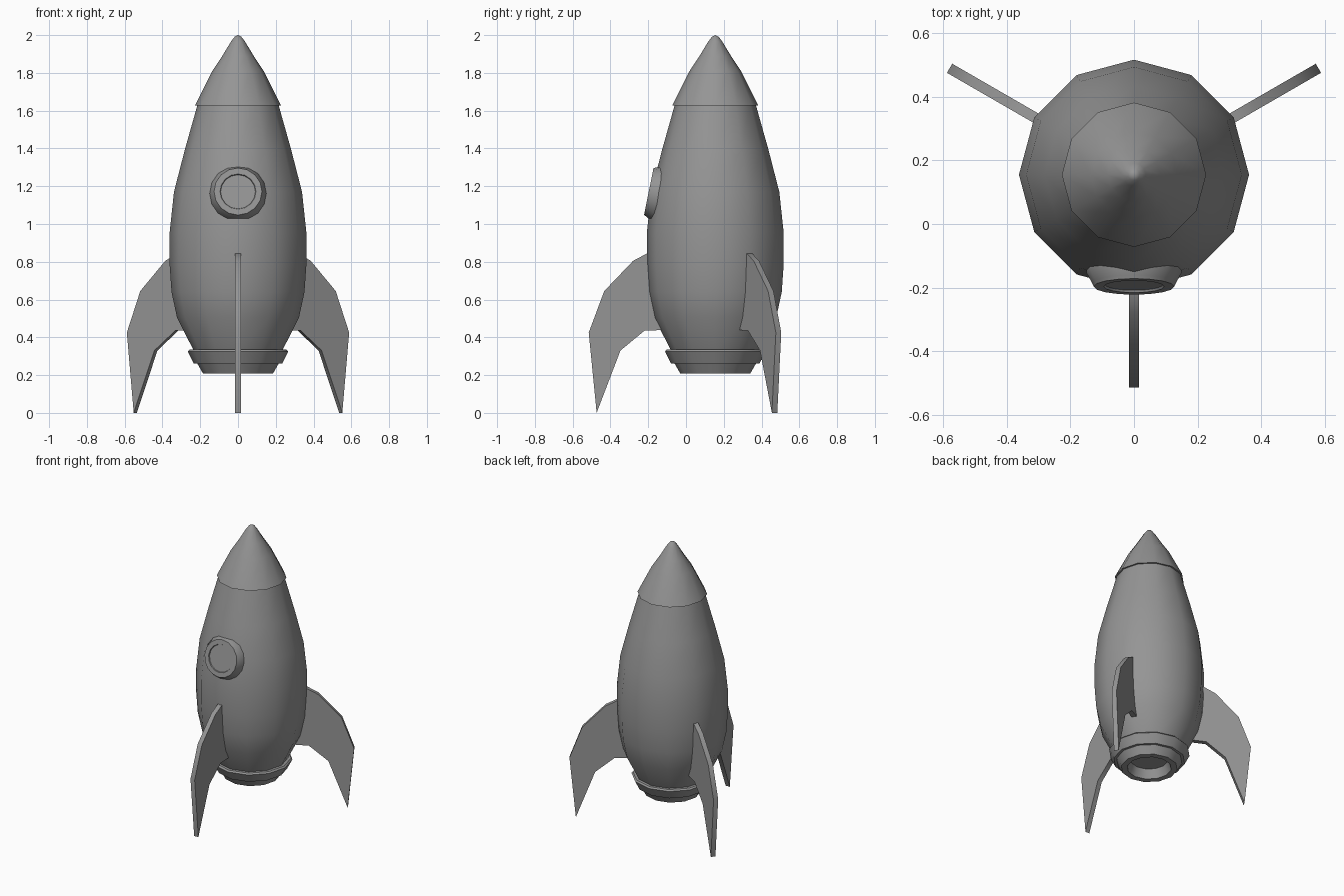
import bpy, bmesh, math
from mathutils import Matrix, Vector

if "Cube" in bpy.data.objects:
    bpy.data.objects.remove(bpy.data.objects["Cube"])

AXIS = Matrix.Translation((0, 0.155, 0))   # centre line of the rocket

dark_grey = bpy.data.materials.new("dark_grey")
dark_grey.diffuse_color = (0.3, 0.3, 0.3, 1)
dark_grey.use_nodes = True
dark_grey.node_tree.nodes["Principled BSDF"].inputs["Base Color"].default_value = dark_grey.diffuse_color


def finish(bm, name, matrix):
    bmesh.ops.remove_doubles(bm, verts=bm.verts, dist=1e-4)
    bmesh.ops.recalc_face_normals(bm, faces=bm.faces)
    mesh = bpy.data.meshes.new(name)
    bm.to_mesh(mesh)
    bm.free()
    mesh.materials.append(dark_grey)
    ob = bpy.data.objects.new(name, mesh)
    bpy.context.collection.objects.link(ob)
    ob.matrix_world = matrix
    bpy.ops.object.select_all(action='DESELECT')
    ob.select_set(True)
    bpy.context.view_layer.objects.active = ob
    bpy.ops.object.shade_smooth_by_angle(angle=math.radians(38))
    return ob


def lathe(name, profile, sides=12, matrix=AXIS):
    """Spin a (radius, height) profile around local z."""
    bm = bmesh.new()
    verts = [bm.verts.new((r, 0, z)) for r, z in profile]
    edges = [bm.edges.new(pair) for pair in zip(verts, verts[1:])]
    bmesh.ops.spin(bm, geom=verts + edges, cent=(0, 0, 0), axis=(0, 0, 1),
                   angle=math.tau, steps=sides, use_merge=False)
    return finish(bm, name, matrix)


# Hull
lathe("hull", [(0, 0.325), (0.232, 0.325), (0.323, 0.505), (0.352, 0.64),
               (0.362, 0.785), (0.362, 0.955), (0.339, 1.17), (0.281, 1.395),
               (0.212, 1.64), (0, 1.64)])

# Nose cone, slightly wider than the hull
lathe("nose_cone", [(0, 1.628), (0.227, 1.628), (0.136, 1.81),
                    (0.083, 1.89), (0.037, 1.966), (0.018, 1.991), (0, 2.0)])

# Flared collar and hollow exhaust nozzle
lathe("collar_and_nozzle", [(0, 0.335), (0.257, 0.335), (0.266, 0.325),
                            (0.234, 0.262), (0.216, 0.262), (0.185, 0.208),
                            (0.145, 0.208), (0.122, 0.27), (0, 0.27)])

# Porthole, tilted to follow the hull, with a soft skirt running into it
tilt = Matrix.Translation((0, -0.197, 1.172)) @ Matrix.Rotation(math.radians(78.5), 4, 'X')
lathe("porthole", [(0, -0.06), (0.15, -0.06), (0.15, -0.045), (0.131, -0.01),
                   (0.127, 0), (0.095, 0), (0.092, -0.007), (0, -0.007)], 16, tilt)

# Three swept fins: outline as (distance from axis, height)
FIN = [(0.27, 0.845), (0.36, 0.845), (0.435, 0.805), (0.588, 0.645),
       (0.67, 0.425), (0.628, 0), (0.502, 0.33), (0.375, 0.435), (0.25, 0.44)]
THICK = 0.033
for name, angle in (("front_fin", -90), ("right_fin", 30), ("left_fin", 150)):
    bm = bmesh.new()
    face = bm.faces.new([bm.verts.new((r, -THICK / 2, z)) for r, z in FIN])
    out = bmesh.ops.extrude_face_region(bm, geom=[face], use_keep_orig=True)
    moved = [v for v in out["geom"] if isinstance(v, bmesh.types.BMVert)]
    bmesh.ops.translate(bm, verts=moved, vec=Vector((0, THICK, 0)))
    finish(bm, name, AXIS @ Matrix.Rotation(math.radians(angle), 4, 'Z'))
